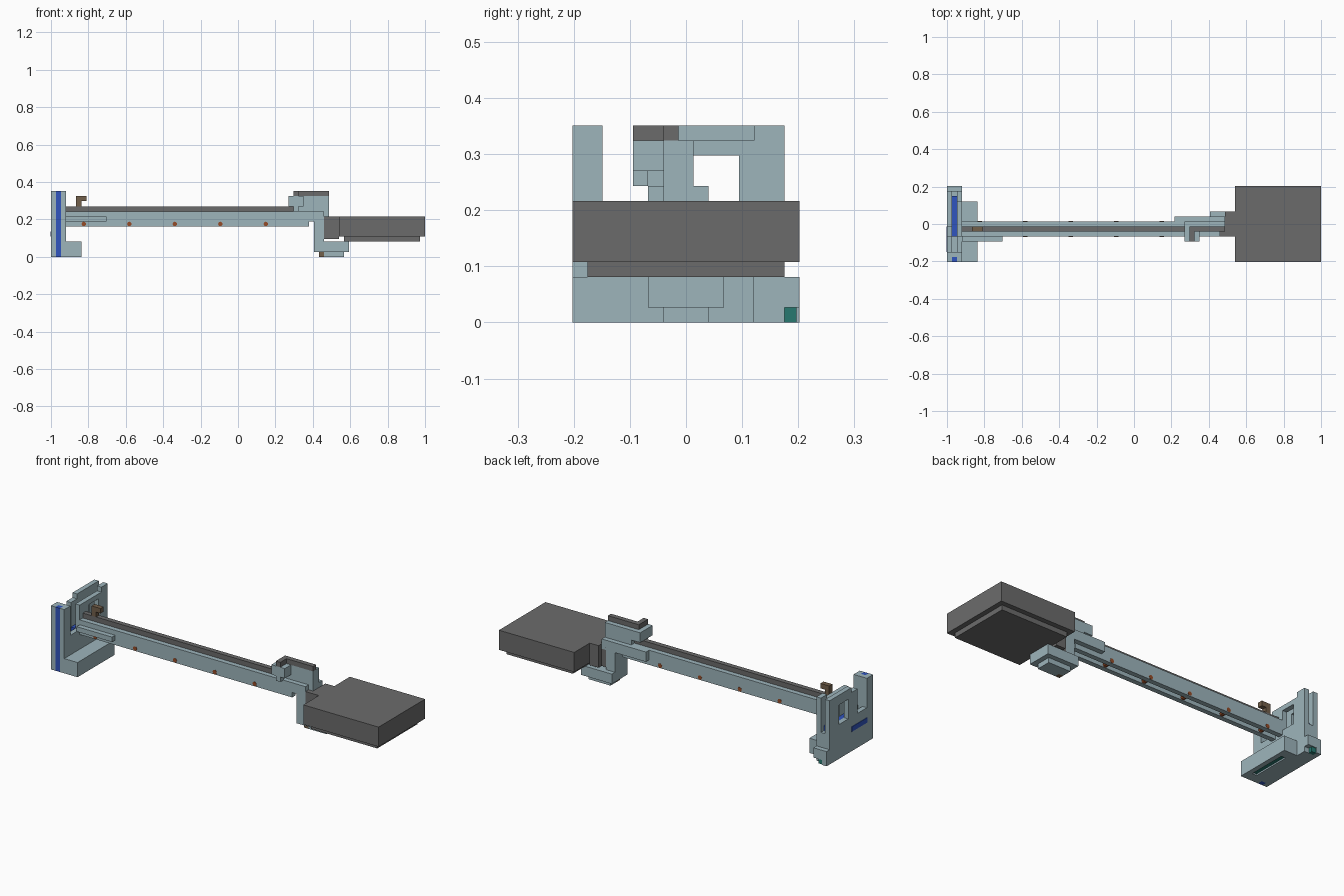
import bpy
import math
from mathutils import Matrix, Vector

old = bpy.data.objects.get("Cube")
if old:
    bpy.data.objects.remove(old, do_unlink=True)

# One grid cell; the whole model is 74 x 15 x 13 cells
CELL = 2 / 74
ORIGIN = Vector((-1, -7.5 * CELL, 0))


def material(name, red, green, blue):
    mat = bpy.data.materials.new(name)
    mat.use_nodes = True
    colour = (red, green, blue, 1)
    mat.diffuse_color = colour
    mat.node_tree.nodes["Principled BSDF"].inputs["Base Color"].default_value = colour
    return mat


pale_steel = material("pale steel", .34, .46, .50)
dark_grey = material("dark grey", .148, .148, .148)
blue = material("blue", .03, .09, .52)
brown = material("brown", .17, .115, .07)
rust = material("rust", .3, .07, .02)
teal = material("teal", .02, .19, .16)

FACES = [(0, 1, 3, 2), (4, 6, 7, 5), (0, 4, 5, 1), (2, 3, 7, 6), (0, 2, 6, 4), (1, 5, 7, 3)]


def block(name, mat, x, y, z):
    """Box spanning the given cell ranges on each axis."""
    corners = [ORIGIN + Vector((a, b, c)) * CELL for a in x for b in y for c in z]
    mesh = bpy.data.meshes.new(name)
    mesh.from_pydata(corners, [], FACES)
    mesh.materials.append(mat)
    obj = bpy.data.objects.new(name, mesh)
    bpy.context.scene.collection.objects.link(obj)
    return obj


# End plate: solid slab with a blue strip let into its top
block("end_plate_lower", pale_steel, x=(0, 3), y=(1, 14), z=(0, 6))
for side, span in (("outer", (0, 1)), ("inner", (2, 3))):
    block("end_plate_rim_" + side, pale_steel, x=span, y=(1, 14), z=(6, 7))
    # Front post with a blue core stripe
    block("front_post_" + side, pale_steel, x=span, y=(0, 1), z=(0, 13))
    # Rear frame, doubled with a gap between the layers
    block("frame_leg_" + side, pale_steel, x=span, y=(5, 8), z=(7, 12))
    block("frame_top_" + side, pale_steel, x=span, y=(7, 12), z=(11, 12))
    block("frame_rear_post_" + side, pale_steel, x=span, y=(11, 14), z=(7, 11))
    block("frame_rear_corner_" + side, pale_steel, x=span, y=(12, 14), z=(11, 13))
block("frame_top_rail", pale_steel, x=(0, 1), y=(7, 12), z=(12, 13))
block("blue_plate_strip", blue, x=(1, 2), y=(5, 13), z=(6, 7))
block("front_post_stripe", blue, x=(1, 2), y=(0, 1), z=(0, 13))
block("front_post_back", pale_steel, x=(0, 3), y=(1, 2), z=(6, 13))
block("blue_side_inlay", blue, x=(-.1, .1), y=(2, 7), z=(4, 5))

# Small rear bracket beside the end plate
block("rear_bracket", pale_steel, x=(0, 3), y=(14, 15), z=(1, 3))
block("rear_bracket_foot", pale_steel, x=(0, 1), y=(14, 15), z=(0, 1))
block("rear_bracket_contact", teal, x=(1, 2), y=(14, 14.8), z=(0, 1))

# Base with a teal contact strip in its underside
block("base_upper", pale_steel, x=(3, 6), y=(0, 12), z=(1, 3))
block("base_inner_rim", pale_steel, x=(3, 4), y=(0, 12), z=(0, 1))
block("base_outer_rim", pale_steel, x=(5, 6), y=(0, 12), z=(0, 1))
block("base_front_rim", pale_steel, x=(4, 5), y=(0, 2), z=(0, 1))
block("base_rear_rim", pale_steel, x=(4, 5), y=(10, 12), z=(0, 1))
block("base_contact_strip", teal, x=(4, 5), y=(2, 10), z=(.3, 1))

# Long beam: solid top, two walls below with a channel between
block("beam_body", pale_steel, x=(3, 52), y=(5, 8), z=(7, 9))
block("beam_front_wall", pale_steel, x=(3, 51), y=(5, 6), z=(6, 7))
block("beam_rear_wall", pale_steel, x=(3, 51), y=(7, 8), z=(6, 7))
block("beam_front_step", pale_steel, x=(3, 11), y=(4, 5), z=(7, 8))
block("beam_rear_step", pale_steel, x=(45, 55), y=(8, 9), z=(7, 9))
block("beam_top_rail", dark_grey, x=(3, 49), y=(6, 7), z=(9, 10))

# Rivets through the lower walls
for i in range(5):
    spot = ORIGIN + Vector((6.5 + 9 * i, 6.5, 6.5)) * CELL
    bpy.ops.mesh.primitive_cylinder_add(vertices=8, radius=.45 * CELL, depth=3.1 * CELL)
    rivet = bpy.context.object
    rivet.name = "rivet"
    rivet.data.materials.append(rust)
    rivet.data.transform(Matrix.Rotation(math.pi / 2, 4, "X"))
    rivet.location = spot

# Hooked sight
block("hook_stem", brown, x=(5, 6), y=(6, 7), z=(10, 12))
block("hook_tip", brown, x=(6, 7), y=(6, 7), z=(11, 12))

# Raised handle with an L-shaped dark cap
block("handle_body", pale_steel, x=(49, 55), y=(6, 8), z=(9, 12))
block("handle_front_arm", pale_steel, x=(47, 50), y=(4, 6), z=(10, 12))
block("handle_arm_drop", pale_steel, x=(48, 49), y=(4, 5), z=(9, 10))
block("handle_side", pale_steel, x=(47, 49), y=(6, 8), z=(10, 12))
block("cap_long", dark_grey, x=(48, 55), y=(6, 7), z=(12, 13))
block("cap_short", dark_grey, x=(48, 49), y=(4, 6), z=(12, 13))

# Column and stepped foot
block("column", pale_steel, x=(52, 54), y=(5, 9), z=(3, 9))
block("column_shoulder", pale_steel, x=(54, 55), y=(6, 8), z=(8, 9))
block("foot", pale_steel, x=(52, 59), y=(5, 10), z=(1, 3))
block("foot_sole", pale_steel, x=(54, 58), y=(6, 9), z=(0, 1))
block("foot_heel", pale_steel, x=(53, 54), y=(7, 9), z=(0, 1))
block("foot_pin", brown, x=(53, 54), y=(6, 7), z=(0, 1))

# Wide dark head block, joined by a neck
block("neck_inner", dark_grey, x=(54, 55), y=(5, 9), z=(3.5, 8))
block("neck_outer", dark_grey, x=(55, 57), y=(5, 10), z=(3.5, 8))
block("head_block", dark_grey, x=(57, 74), y=(0, 15), z=(4, 8))
block("head_underplate", dark_grey, x=(58, 73), y=(1, 14), z=(3, 4))
